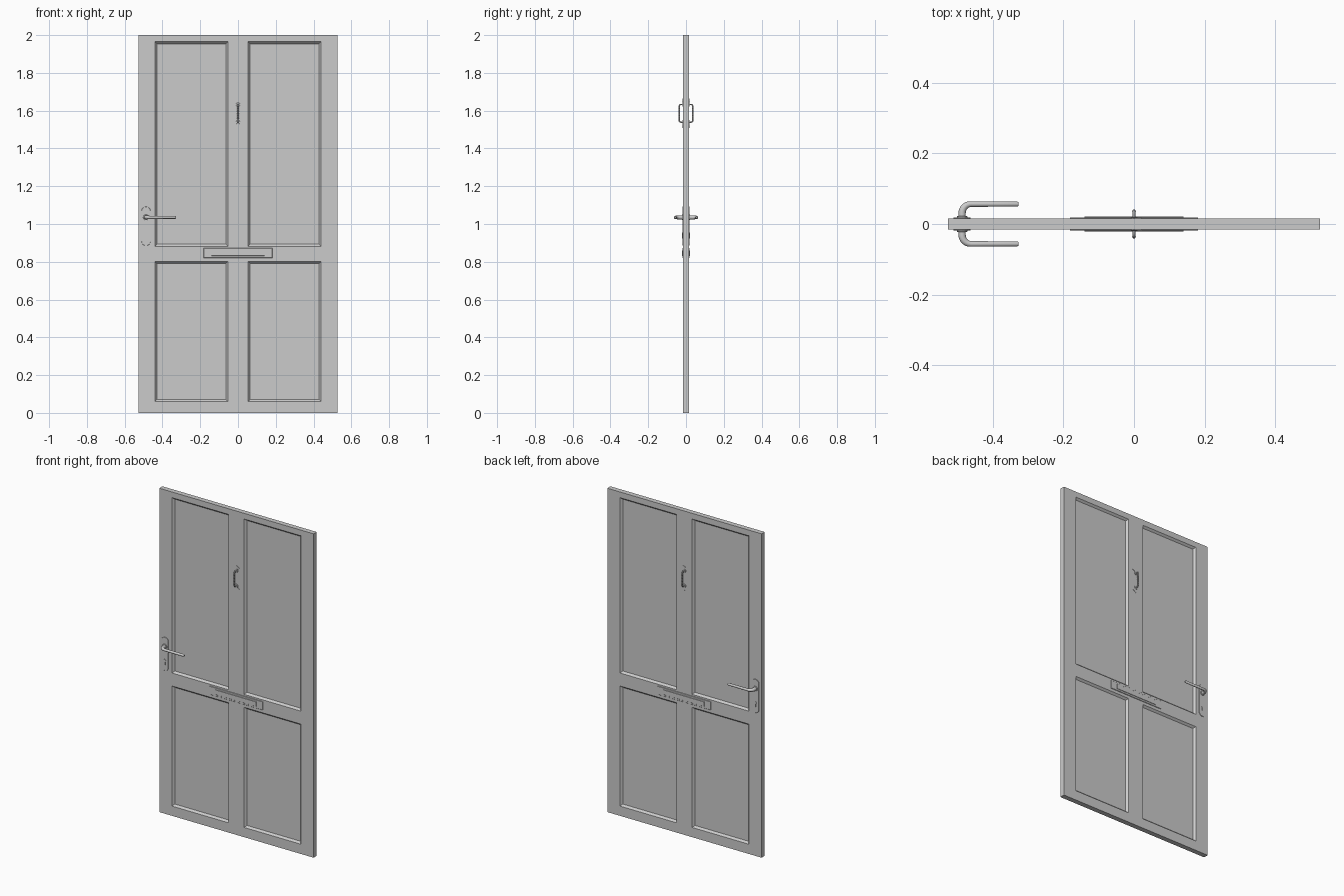
import bpy, bmesh, math
from mathutils import Vector

if "Cube" in bpy.data.objects:
    bpy.data.objects.remove(bpy.data.objects["Cube"])

T = 0.0155  # half thickness of the door


def finish(name, bm, smooth=False):
    """Make an object from the front (-y) half and mirror it to the back."""
    bmesh.ops.recalc_face_normals(bm, faces=bm.faces)
    me = bpy.data.meshes.new(name)
    bm.to_mesh(me)
    bm.free()
    ob = bpy.data.objects.new(name, me)
    bpy.context.collection.objects.link(ob)
    m = ob.modifiers.new("back_side", 'MIRROR')
    m.use_axis = (False, True, False)
    m.merge_threshold = 0.0001
    if smooth:
        bpy.ops.object.select_all(action='DESELECT')
        ob.select_set(True)
        bpy.context.view_layer.objects.active = ob
        bpy.ops.object.shade_smooth_by_angle(angle=math.radians(40))
    return ob


def slab(name, outline, y0, y1, bevel=0.0):
    """Flat plate from an x/z outline, standing out from y0 to y1."""
    bm = bmesh.new()
    f = bm.faces.new([bm.verts.new((x, y0, z)) for x, z in outline])
    ext = bmesh.ops.extrude_face_region(bm, geom=[f])["geom"]
    bmesh.ops.translate(bm, vec=(0, y1 - y0, 0),
                        verts=[v for v in ext if isinstance(v, bmesh.types.BMVert)])
    if bevel:
        rim = [e for e in bm.edges if all(abs(v.co.y - y1) < 1e-5 for v in e.verts)]
        bmesh.ops.bevel(bm, geom=rim, offset=bevel, segments=1, affect='EDGES')
    return finish(name, bm)


def rect(x0, x1, z0, z1):
    return [(x0, z0), (x1, z0), (x1, z1), (x0, z1)]


def oval(cx, cz, rx, rz, n=20):
    return [(cx + rx * math.cos(2 * math.pi * i / n),
             cz + rz * math.sin(2 * math.pi * i / n)) for i in range(n)]


def tube(name, path, radii, side, n=14):
    """Sweep a circle along a planar path; side is the plane normal."""
    bm = bmesh.new()
    side = Vector(side)
    pts = [Vector(p) for p in path]
    rings = []
    for i, p in enumerate(pts):
        d = (pts[min(i + 1, len(pts) - 1)] - pts[max(i - 1, 0)]).normalized()
        up = d.cross(side)
        rings.append([bm.verts.new(p + radii[i] * (side * math.cos(a) + up * math.sin(a)))
                      for a in (2 * math.pi * k / n for k in range(n))])
    for a, b in zip(rings, rings[1:]):
        for k in range(n):
            bm.faces.new((a[k], a[(k + 1) % n], b[(k + 1) % n], b[k]))
    bm.faces.new(rings[0])
    bm.faces.new(rings[-1])
    return finish(name, bm, True)


# Door leaf: a grid of cells, four of them sunk as bevelled panels
xs = [-0.527, -0.44, -0.053, 0.053, 0.44, 0.527]
zs = [0, 0.06, 0.802, 0.882, 1.965, 2.0]
bm = bmesh.new()
grid = [[bm.verts.new((x, -T, z)) for z in zs] for x in xs]
panels = []
for i in range(5):
    for j in range(5):
        f = bm.faces.new((grid[i][j], grid[i + 1][j], grid[i + 1][j + 1], grid[i][j + 1]))
        if i in (1, 3) and j in (1, 3):
            panels.append(f)
border = [e for e in bm.edges if e.is_boundary]
ext = bmesh.ops.extrude_edge_only(bm, edges=border)["geom"]
for v in ext:
    if isinstance(v, bmesh.types.BMVert):
        v.co.y = 0
bmesh.ops.inset_individual(bm, faces=panels, thickness=0.011, use_even_offset=True)
for f in panels:
    for v in f.verts:
        v.co.y = -T + 0.012
finish("door_leaf", bm)

# Letter plate with raised flap
slab("letter_plate", rect(-0.182, 0.182, 0.82, 0.872), -T + 0.001, -0.019, 0.0015)
slab("letter_flap", rect(-0.14, 0.14, 0.831, 0.861), -0.0185, -0.0215, 0.001)

# Lever handle with rounded back plate and key cylinder
hx, hz = -0.487, 1.035
r = 0.024
arc = [math.pi * k / 10 for k in range(11)]
plate = [(hx + r * math.cos(a), 1.068 + r * math.sin(a)) for a in arc]
plate += [(hx - r * math.cos(a), 0.909 - r * math.sin(a)) for a in arc]
slab("handle_plate", plate, -T + 0.001, -0.0185, 0.001)
slab("handle_collar", oval(hx, hz, 0.015, 0.015), -0.018, -0.022, 0.001)
slab("key_cylinder", oval(hx, 0.948, 0.008, 0.008), -0.018, -0.0205)
slab("key_slot", rect(hx - 0.0035, hx + 0.0035, 0.922, 0.946), -0.018, -0.0205)
b = 0.025
path = [(hx, -0.015, hz), (hx, -0.0565 + b, hz)]
path += [(hx + b - b * math.cos(a), -0.0565 + b - b * math.sin(a), hz)
         for a in (math.pi / 2 * k / 8 for k in range(1, 9))]
path += [(-0.331, -0.0565, hz), (-0.327, -0.0565, hz)]
radii = [0.0105] * 3 + [0.0103, 0.01, 0.0096, 0.0092, 0.0088, 0.0085, 0.008, 0.0075, 0.005]
tube("lever", path, radii, (0, 0, 1))

# Door knocker: beaded grip between two small leaf-shaped mounts
zt, zb, y_out, c = 1.633, 1.539, -0.036, 0.01
path = [(0, -0.014, zt), (0, y_out + c, zt)]
path += [(0, y_out + c - c * math.sin(a), zt - c + c * math.cos(a))
         for a in (math.pi / 2 * k / 4 for k in range(1, 5))]
grip = 32
path += [(0, y_out, zt - c + (zb - zt + 2 * c) * k / grip) for k in range(1, grip)]
path += [(0, p[1], zt + zb - p[2]) for p in path[5::-1]]
radii = [0.0038] * 6 + [0.0042 + 0.001 * math.cos(math.pi * k / 2) for k in range(1, grip)]
radii += [0.0038] * 6
tube("knocker_grip", path, radii, (1, 0, 0), 10)
for name, z, s in (("upper", zt, 1), ("lower", zb, -1)):
    slab(name + "_knocker_mount", oval(0, z, 0.011, 0.011, 14), -T + 0.001, -0.0195, 0.001)
    leaf = [(-0.008, 0), (0.008, 0), (0.011, 0.012), (0.023, 0.018), (0.012, 0.025),
            (0, 0.032), (-0.008, 0.02)]
    slab(name + "_knocker_leaf", [(x, z + s * dz) for x, dz in leaf], -T + 0.001, -0.018)
